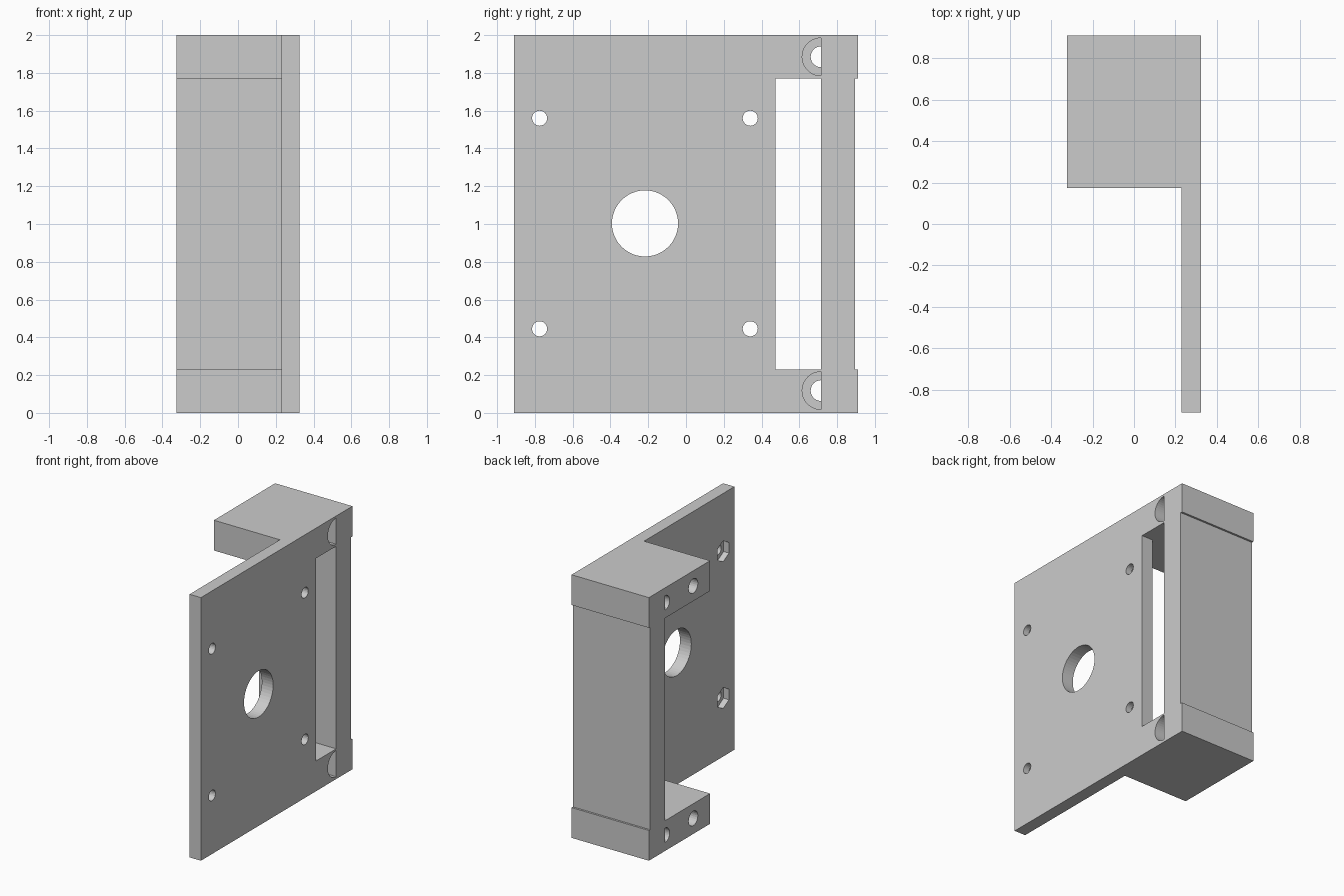
import bpy, bmesh
from math import cos, sin, pi

if "Cube" in bpy.data.objects:
    bpy.data.objects.remove(bpy.data.objects["Cube"])


def prism(name, pts, a, b, axis):
    """Extrude a 2D outline from a to b: axis 'x' uses (y, z), axis 'z' uses (x, y)."""
    def place(p, t):
        return (t, p[0], p[1]) if axis == 'x' else (p[0], p[1], t)
    bm = bmesh.new()
    lo = [bm.verts.new(place(p, a)) for p in pts]
    hi = [bm.verts.new(place(p, b)) for p in pts]
    bm.faces.new(lo)
    bm.faces.new(hi)
    for i in range(len(pts)):
        j = (i + 1) % len(pts)
        bm.faces.new((lo[i], lo[j], hi[j], hi[i]))
    bmesh.ops.recalc_face_normals(bm, faces=bm.faces)
    me = bpy.data.meshes.new(name)
    bm.to_mesh(me)
    bm.free()
    ob = bpy.data.objects.new(name, me)
    bpy.context.collection.objects.link(ob)
    return ob


def arc(y, z, r, n, start=0.0, sweep=2 * pi):
    """Circle points, or a closed half circle including both ends."""
    count = n if sweep >= 2 * pi else n + 1
    return [(y + r * cos(start + sweep * i / n), z + r * sin(start + sweep * i / n))
            for i in range(count)]


def rect(y0, y1, z0, z1):
    return [(y0, z0), (y1, z0), (y1, z1), (y0, z1)]


# Plate with thick rear block, as one L-shaped outline
X0, X1, XP, Y = -0.325, 0.325, 0.23, 0.91
body = prism("motor_bracket", [(XP, -Y), (X1, -Y), (X1, Y), (X0, Y), (X0, 0.175), (XP, 0.175)],
             0, 2, 'z')


def cut(pts, a, b):
    tool = prism("cutter", pts, a, b, 'x')
    tool.hide_render = True
    mod = body.modifiers.new("cut", 'BOOLEAN')
    mod.operation = 'DIFFERENCE'
    mod.solver = 'EXACT'
    mod.object = tool
    bpy.context.view_layer.objects.active = body
    bpy.ops.object.modifier_apply(modifier=mod.name)
    bpy.data.objects.remove(tool)


# Pocket between the two arms, slot through the plate, shallow rear recess
cut(rect(0.05, 0.715, 0.23, 1.77), -0.5, XP)
cut(rect(0.475, 0.715, 0.23, 1.77), 0.1, 0.5)
cut(rect(0.895, 1.0, 0.23, 1.77), -0.5, 0.5)

# Shaft hole
cut(arc(-0.217, 1.003, 0.175, 48), 0, 0.5)

# Screw holes with hexagonal nut recesses
for y in (-0.775, 0.34):
    for z in (0.445, 1.56):
        cut(arc(y, z, 0.04, 24), 0.1, 0.5)
        cut(arc(y, z, 0.08, 6, pi / 2), 0.1, 0.275)

# Arm holes: half-round counterbored bolt hole and blind hole
for z in (0.118, 1.885):
    cut(arc(0.715, z, 0.055, 16, pi / 2, pi), -0.5, 0.5)
    cut(arc(0.715, z, 0.1, 20, pi / 2, pi), 0.0, 0.5)
    cut(arc(0.377, z, 0.055, 24), -0.5, 0.15)
